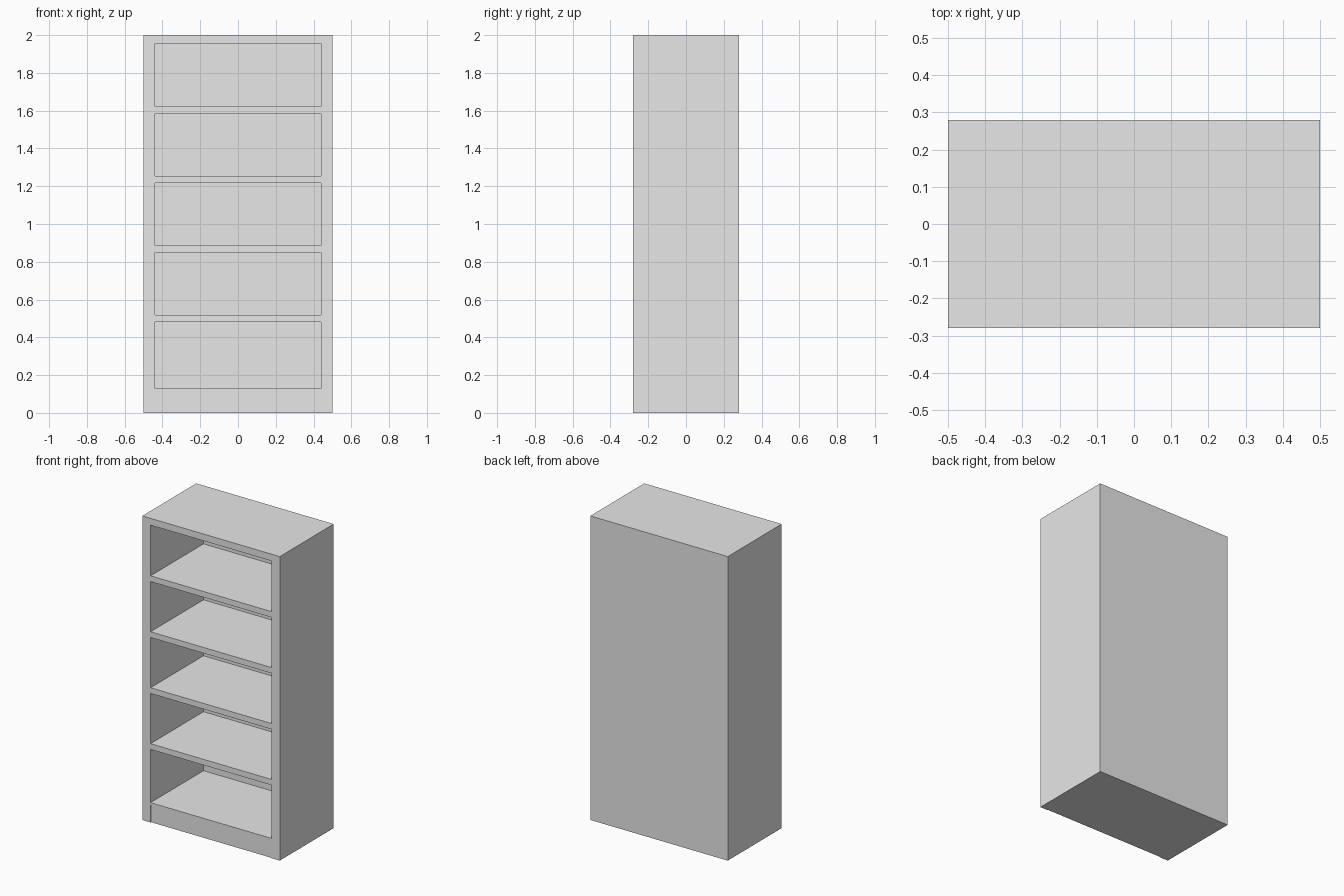
import bpy
from mathutils import Vector

cube = bpy.data.objects.get("Cube")
if cube:
    bpy.data.objects.remove(cube, do_unlink=True)

# Single painted finish
grey = bpy.data.materials.new("light grey")
grey.use_nodes = True
colour = (0.8, 0.8, 0.8, 1)
grey.diffuse_color = colour
grey.node_tree.nodes["Principled BSDF"].inputs["Base Color"].default_value = colour

HALF_W, INNER, HALF_D, HEIGHT = 0.5, 0.44, 0.28, 2.0
BACK_FACE = 0.27


def board(name, low, high):
    """Add a box spanning two opposite corners."""
    low, high = Vector(low), Vector(high)
    bpy.ops.mesh.primitive_cube_add(size=1, location=(low + high) / 2)
    obj = bpy.context.object
    obj.name = name
    obj.scale = high - low
    bpy.ops.object.transform_apply(location=False, rotation=False, scale=True)
    obj.data.materials.append(grey)
    return obj


# Sides, top and back
for name, side in (("left_side", 1), ("right_side", -1)):
    x0, x1 = sorted((side * INNER, side * HALF_W))
    board(name, (x0, -HALF_D, 0), (x1, HALF_D, HEIGHT))
board("top_panel", (-INNER, -HALF_D, 1.955), (INNER, HALF_D, HEIGHT))
board("back_panel", (-INNER, BACK_FACE, 0), (INNER, HALF_D, 1.955))

# Plinth set slightly behind the bottom shelf
board("plinth", (-INNER, -HALF_D + 0.004, 0), (INNER, BACK_FACE, 0.115))
board("bottom_shelf", (-INNER, -HALF_D, 0.115), (INNER, BACK_FACE, 0.13))

# Evenly spaced shelves
for i in range(4):
    z = 0.48 + i * 0.368
    board(f"shelf_{i + 1}", (-INNER, -HALF_D, z), (INNER, BACK_FACE, z + 0.038))
